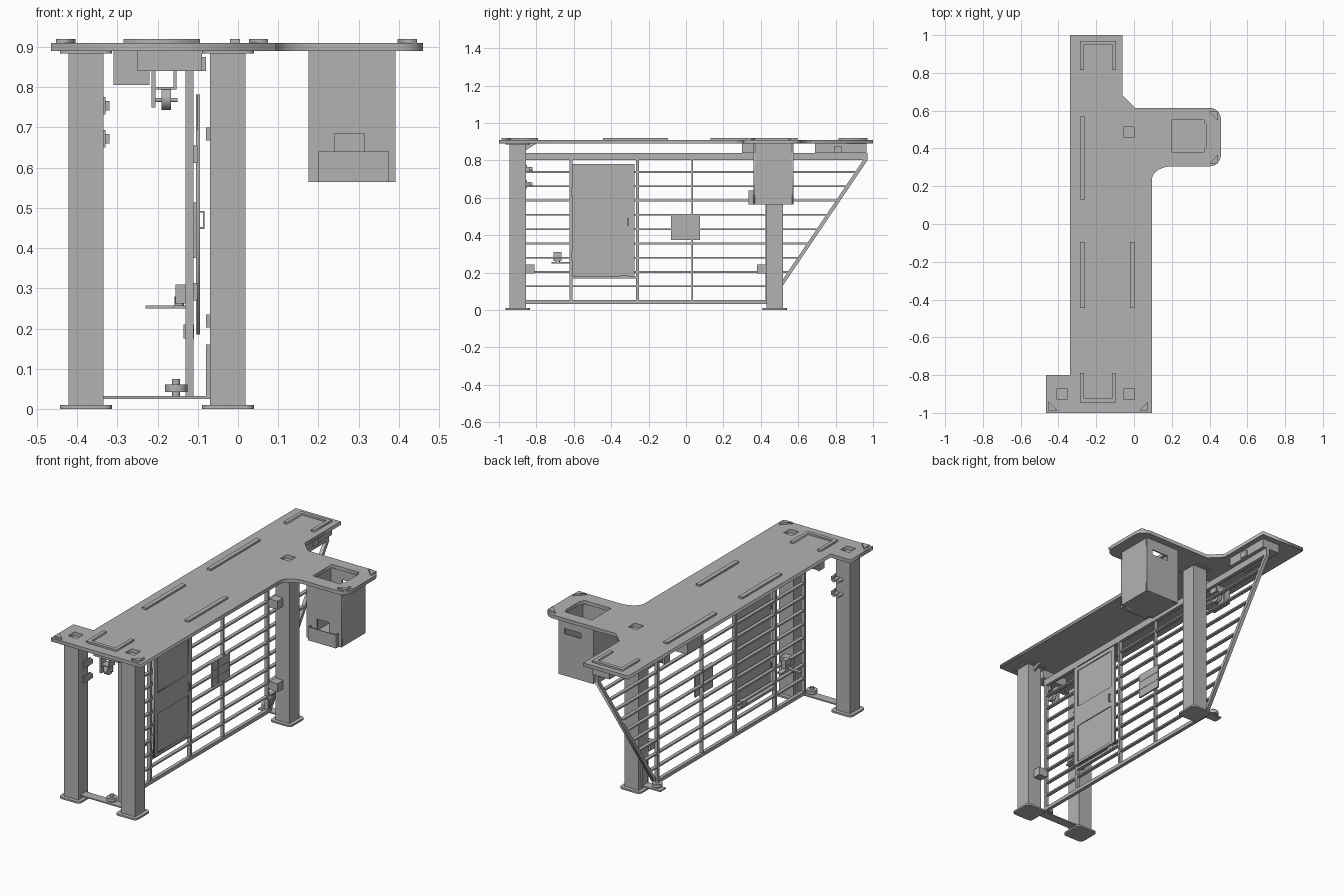
import bpy, math
from mathutils import Matrix

cube = bpy.data.objects.get("Cube")
if cube:
    bpy.data.objects.remove(cube)

grey = bpy.data.materials.new("plain grey")
grey.use_nodes = True
grey.diffuse_color = (0.45, 0.45, 0.45, 1)
grey.node_tree.nodes["Principled BSDF"].inputs["Base Color"].default_value = grey.diffuse_color


def add_mesh(name, mesh):
    mesh.materials.clear()
    mesh.materials.append(grey)
    obj = bpy.data.objects.new(name, mesh)
    bpy.context.collection.objects.link(obj)
    return obj


def box(name, x0, x1, y0, y1, z0, z1):
    verts = [(x, y, z) for x in (x0, x1) for y in (y0, y1) for z in (z0, z1)]
    faces = [(0, 1, 3, 2), (4, 6, 7, 5), (0, 4, 5, 1), (2, 3, 7, 6), (0, 2, 6, 4), (1, 5, 7, 3)]
    mesh = bpy.data.meshes.new(name)
    mesh.from_pydata(verts, [], faces)
    return add_mesh(name, mesh)


def rect(u0, u1, v0, v1):
    return [(u0, v0), (u1, v0), (u1, v1), (u0, v1)]


def arc(cx, cy, rx, ry, start, end, steps=8):
    return [(cx + rx * math.cos(math.radians(start + (end - start) * i / steps)),
             cy + ry * math.sin(math.radians(start + (end - start) * i / steps)))
            for i in range(steps + 1)]


def plate(name, axis, low, high, outline, *holes):
    """Flat outline with holes, extruded along one axis."""
    curve = bpy.data.curves.new(name, 'CURVE')
    curve.dimensions = '2D'
    curve.fill_mode = 'BOTH'
    curve.extrude = (high - low) / 2
    for ring in (outline, *holes):
        spline = curve.splines.new('POLY')
        spline.points.add(len(ring) - 1)
        for point, (u, v) in zip(spline.points, ring):
            point.co = (u, v, 0, 1)
        spline.use_cyclic_u = True
    temp = bpy.data.objects.new(name, curve)
    bpy.context.collection.objects.link(temp)
    bpy.context.view_layer.update()
    mesh = bpy.data.meshes.new_from_object(temp)
    bpy.data.objects.remove(temp)
    mid = (low + high) / 2
    turn = {'z': Matrix.Translation((0, 0, mid)),
            'y': Matrix.Translation((0, mid, 0)) @ Matrix.Rotation(math.pi / 2, 4, 'X'),
            'x': Matrix.Translation((mid, 0, 0)) @ Matrix(
                ((0, 0, 1, 0), (1, 0, 0, 0), (0, 1, 0, 0), (0, 0, 0, 1)))}
    mesh.transform(turn[axis])
    return add_mesh(name, mesh)


def disc(name, axis, cu, cv, radius, low, high):
    return plate(name, axis, low, high, arc(cu, cv, radius, radius, 0, 337.5, 15))


# Table top with pockets over the posts and the bin opening
posts = {"front_right_post": (-.378, -.9), "front_left_post": (-.025, -.9), "rear_post": (-.025, .475)}
outline = ([(-.465, -1), (.095, -1)] + arc(.2, .235, .105, .07, 180, 90)
           + arc(.4, .365, .06, .06, -90, 0) + arc(.4, .555, .06, .06, 0, 90)
           + [(.005, .615), (-.06, .68), (-.06, 1), (-.34, 1), (-.34, -.8), (-.465, -.8)])
pockets = [rect(x - .028, x + .028, y - .028, y + .028) for x, y in
           ((-.38, -.9), (-.025, -.9), (-.028, .485))]
opening = [(.2, .38), (.37, .38), (.37, .4), (.38, .405), (.38, .53), (.37, .535), (.37, .55), (.2, .55)]
plate("table_top", 'z', .89, .91, outline, opening, *pockets)

# Raised trim on the table top
for i, (x, y0, y1) in enumerate(((-.285, .13, .57), (-.285, -.445, -.095), (-.02, -.445, -.095))):
    box(f"trim_strip_{i}", x, x + .025, y0, y1, .91, .92)
for label, y, s in (("rear", .97, -1), ("front", -.945, 1)):
    inner, tip = y + s * .02, y + s * .155
    plate(f"{label}_trim_frame", 'z', .91, .92,
          [(-.285, y), (-.095, y), (-.095, tip), (-.115, tip),
           (-.115, inner), (-.265, inner), (-.265, tip), (-.285, tip)])
for i, (x, y, sx, sy) in enumerate(((-.452, -.987, 1, 1), (.075, -.987, -1, 1),
                                    (.445, .595, -1, -1), (.445, .32, -1, 1))):
    plate(f"corner_trim_{i}", 'z', .91, .92, [(x, y), (x + sx * .048, y), (x, y + sy * .048)])

# Posts with rounded foot and head plates
for name, (x, y) in posts.items():
    box(name, x - .044, x + .044, y - .044, y + .044, .01, .885)
    ring = []
    for i, (sx, sy) in enumerate(((1, 1), (-1, 1), (-1, -1), (1, -1))):
        ring += arc(x + sx * .045, y + sy * .045, .02, .02, i * 90, i * 90 + 90, 4)
    plate(name + "_foot", 'z', 0, .01, ring)
    plate(name + "_head", 'z', .884, .89, ring)

# Hanging bin with tray
left, right, front, back, bottom = .175, .392, .36, .575, .565
window = rect(.24, .315, .6, .685)
slot = rect(.25, .355, .8, .83)
plate("bin_front", 'y', front, front + .008, rect(left, right, bottom, .89), window)
plate("bin_back", 'y', back - .008, back, rect(left, right, bottom, .89), slot)
box("bin_right_side", left, left + .008, front, back, bottom, .89)
box("bin_left_side", right - .008, right, front, back, bottom, .89)
box("bin_floor", left, right, front, back, bottom, bottom + .008)
box("tray_floor", .2, .375, .335, front, bottom, .573)
box("tray_front", .2, .375, .335, .34, bottom, .64)
for x in (.2, .37):
    box("tray_side", x, x + .005, .335, front, bottom, .64)

# Gate frame, with a sloping rear brace
gx0, gx1 = -.131, -.111
box("gate_top_rail", gx0, gx1, -.88, .97, .802, .84)
box("gate_bottom_rail", gx0, gx1, -.88, .45, .033, .053)
plate("gate_brace", 'x', gx0, gx1, [(.43, .033), (.452, .033), (.972, .803), (.948, .803)])
for y in (-.88, -.622, -.266, .03, .425):
    w = .008 if y == .03 else .015
    box("gate_upright", gx0, gx1, y, y + w, .053, .802)
for i in range(9):
    z = .122 + .0765 * i
    box(f"gate_bar_{i}", gx0, gx1, -.87, .437 + (z - .033) * .675, z, z + .009)

# Door panel with recessed fields, hinges and handle
fields = [rect(-.58, -.305, .2, .42), rect(-.58, -.305, .54, .76)]
plate("door_frame", 'x', -.101, -.094, rect(-.61, -.275, .185, .782), *fields)
box("door_sheet", -.105, -.099, -.61, -.275, .185, .782)
box("door_lower_rail", gx0, gx1, -.61, -.26, .168, .182)
for z in (.27, .612):
    box("door_hinge", -.114, -.101, -.614, -.6, z, z + .043)
box("door_handle", -.087, -.083, -.313, -.305, .448, .492)
for z in (.448, .488):
    box("handle_stub", -.095, -.083, -.313, -.305, z, z + .004)

# Square plate with raised tiles on the bars
box("keypad_back", -.112, -.106, -.08, .075, .375, .513)
for i in range(3):
    for j in range(3):
        y, z = -.08 + i * .052, .375 + j * .0465
        box("keypad_tile", -.106, -.103, y, y + .051, z, z + .045)

# Guide blocks on the posts
for y0, y1, z in ((.38, .431, .195), (.38, .431, .66), (-.856, -.81, .195)):
    box("guide_block", -.07, -.02, y0, y1, z, z + .048)
    box("guide_plate", -.08, -.068, y0, y1, z + .008, z + .04)

# Catches on the front right post
for z in (.65, .732):
    box("catch_plate", -.334, -.33, -.9, -.85, z, z + .044)
    box("catch_body", -.334, -.32, -.87, -.835, z + .01, z + .034)
    disc("catch_pin", 'y', -.345, z + .022, .01, -.86, -.82)
    disc("catch_pin", 'y', -.37, z + .022, .01, -.86, -.82)

# Floor tie and bottom rollers
box("floor_tie", -.334, -.069, -.925, -.875, .025, .032)
box("rear_roller_arm", -.19, -.069, .45, .5, .025, .032)
for y in (-.9, .475):
    box("tie_upright", -.079, -.069, y - .025, y + .025, .025, .16)
    disc("bottom_roller", 'z', -.154, y, .028, .042, .061)
    disc("roller_bolt", 'z', -.154, y, .01, .032, .075)

# Gate latch
box("latch_arm", -.23, -.13, -.705, -.685, .25, .258)
box("latch_strip", -.16, -.13, -.72, -.62, .25, .258)
box("latch_body", -.155, -.13, -.708, -.665, .262, .31)
disc("latch_knob", 'z', -.146, -.687, .012, .255, .28)
box("latch_stop", -.136, -.11, -.35, -.31, .175, .21)

# Drive housing and hanging roller carriages below the table
box("carriage_mount", -.31, -.09, .3, .43, .84, .89)
box("drive_housing", -.31, -.22, .3, .43, .805, .84)
box("rear_mount", -.2, -.09, .69, .965, .84, .89)
box("rear_mount_block", -.15, -.08, .79, .835, .84, .875)
box("front_mount", -.25, -.09, -.93, -.86, .84, .89)
for y in (-.9, .475):
    box("hanger_side", -.215, -.205, y - .025, y + .025, .75, .845)
    box("hanger_side", -.16, -.153, y - .025, y + .025, .8, .845)
    box("hanger_shelf", -.205, -.153, y - .025, y + .025, .795, .801)
    disc("hanger_wheel", 'x', y, .772, .028, -.19, -.166)
    disc("hanger_axle", 'x', y, .768, .005, -.205, -.15)

# Sloping gusset beside the front post
plate("front_gusset", 'x', -.03, -.022, [(-.856, .855), (-.856, .89), (-.8, .89)])
